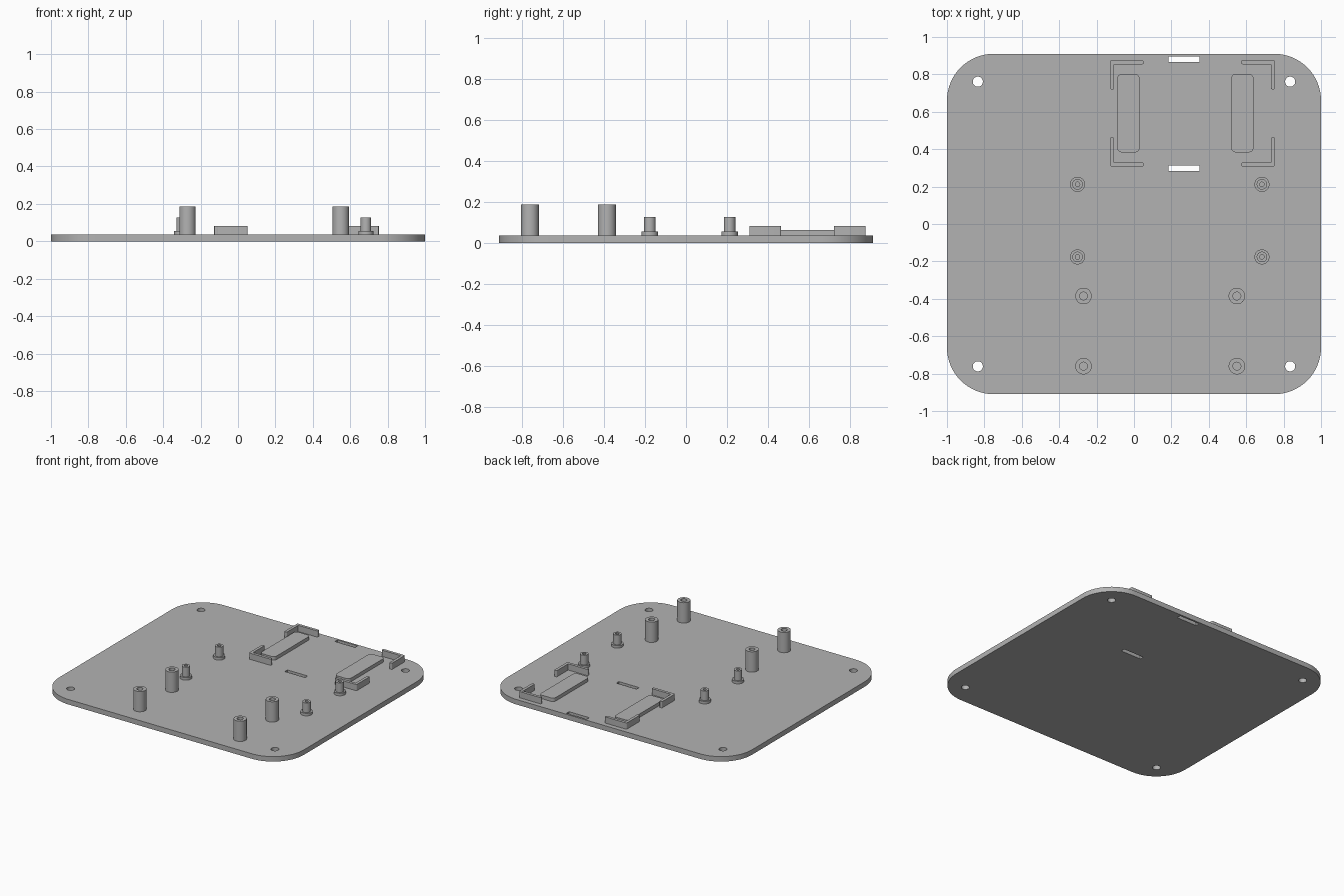
import bpy, bmesh
from math import cos, sin, pi

cube = bpy.data.objects.get("Cube")
if cube:
    bpy.data.objects.remove(cube, do_unlink=True)

grey = bpy.data.materials.new("plain_grey")
grey.use_nodes = True
colour = (0.45, 0.45, 0.45, 1)
grey.diffuse_color = colour
grey.node_tree.nodes["Principled BSDF"].inputs["Base Color"].default_value = colour

TOP = 0.037      # top face of the plate
SINK = 0.01      # how far raised parts root into the plate


def circle(x, y, r, n=40):
    return [(x + r * cos(2 * pi * i / n), y + r * sin(2 * pi * i / n)) for i in range(n)]


def rounded_rect(x0, x1, y0, y1, r=0.0, steps=6):
    if r == 0:
        return [(x0, y0), (x1, y0), (x1, y1), (x0, y1)]
    centres = [(x1 - r, y1 - r), (x0 + r, y1 - r), (x0 + r, y0 + r), (x1 - r, y0 + r)]
    points = []
    for corner, (cx, cy) in enumerate(centres):
        for i in range(steps + 1):
            a = (corner + i / steps) * pi / 2
            points.append((cx + r * cos(a), cy + r * sin(a)))
    return points


def extrude(name, outlines, z0, z1):
    """Solid from an outer outline and any hole outlines."""
    curve = bpy.data.curves.new(name + "_profile", "CURVE")
    curve.dimensions = "2D"
    curve.fill_mode = "BOTH"
    curve.extrude = (z1 - z0) / 2
    for outline in outlines:
        spline = curve.splines.new("POLY")
        spline.points.add(len(outline) - 1)
        for point, (x, y) in zip(spline.points, outline):
            point.co = (x, y, 0, 1)
        spline.use_cyclic_u = True
    helper = bpy.data.objects.new(name + "_profile", curve)
    bpy.context.collection.objects.link(helper)
    bpy.context.view_layer.update()
    graph = bpy.context.evaluated_depsgraph_get()
    mesh = bpy.data.meshes.new_from_object(helper.evaluated_get(graph))
    bpy.data.objects.remove(helper, do_unlink=True)
    bpy.data.curves.remove(curve)

    bm = bmesh.new()
    bm.from_mesh(mesh)
    bmesh.ops.remove_doubles(bm, verts=bm.verts, dist=1e-5)
    bmesh.ops.recalc_face_normals(bm, faces=bm.faces)
    bmesh.ops.translate(bm, verts=bm.verts, vec=(0, 0, (z0 + z1) / 2))
    bm.to_mesh(mesh)
    bm.free()
    mesh.name = name
    mesh.materials.clear()
    mesh.materials.append(grey)
    obj = bpy.data.objects.new(name, mesh)
    bpy.context.collection.objects.link(obj)
    bpy.ops.object.select_all(action="DESELECT")
    obj.select_set(True)
    bpy.context.view_layer.objects.active = obj
    bpy.ops.object.shade_smooth_by_angle(angle=pi / 6)
    return obj


# Base plate with corner screw holes and two strap slots
holes = [circle(sx * 0.835, sy * 0.761, 0.027) for sx in (-1, 1) for sy in (-1, 1)]
slots = [rounded_rect(0.184, 0.35, y, y + 0.03) for y in (0.284, 0.866)]
extrude("base_plate", [rounded_rect(-1, 1, -0.91, 0.91, 0.25, 16)] + holes + slots, 0, TOP)

# Tall hollow posts
for x, side in ((-0.27, "right"), (0.55, "left")):
    for y, row in ((-0.76, "front"), (-0.385, "rear")):
        extrude(f"tall_post_{row}_{side}", [circle(x, y, 0.044), circle(x, y, 0.021)],
                TOP - SINK, 0.187)

# Short hollow posts on wider collars
for x, side in ((-0.302, "right"), (0.684, "left")):
    for y, row in ((-0.176, "front"), (0.212, "rear")):
        bore = circle(x, y, 0.012)
        extrude(f"short_post_{row}_{side}", [circle(x, y, 0.028), bore], TOP - SINK, 0.127)
        extrude(f"post_collar_{row}_{side}", [circle(x, y, 0.04), circle(x, y, 0.027)],
                TOP - SINK, 0.056)

# Raised rounded pads
for x, side in ((-0.03, "right"), (0.579, "left")):
    extrude(f"pad_{side}", [rounded_rect(x - 0.06, x + 0.06, 0.383, 0.802, 0.025)],
            TOP - SINK, 0.063)

# Corner brackets, each from two thin walls meeting at a right angle
WALL, X0, X1, Y0, Y1 = 0.021, -0.127, 0.753, 0.308, 0.875
for side, xa, xb, xc in (("right", X0, X0 + WALL, 0.051), ("left", X1 - WALL, X1, 0.574)):
    inner = xb if side == "right" else xa
    for row, ya, yb, yc in (("front", Y0, Y0 + WALL, 0.463), ("rear", Y1 - WALL, Y1, 0.72)):
        out_y = Y0 if row == "front" else Y1
        extrude(f"bracket_side_{row}_{side}",
                [rounded_rect(xa, xb, min(out_y, yc), max(out_y, yc), 0.007)], TOP - SINK, 0.083)
        lap = inner - 0.008 if side == "right" else inner + 0.008
        extrude(f"bracket_end_{row}_{side}",
                [rounded_rect(min(lap, xc), max(lap, xc), ya, yb, 0.007)], TOP - SINK, 0.0828)
